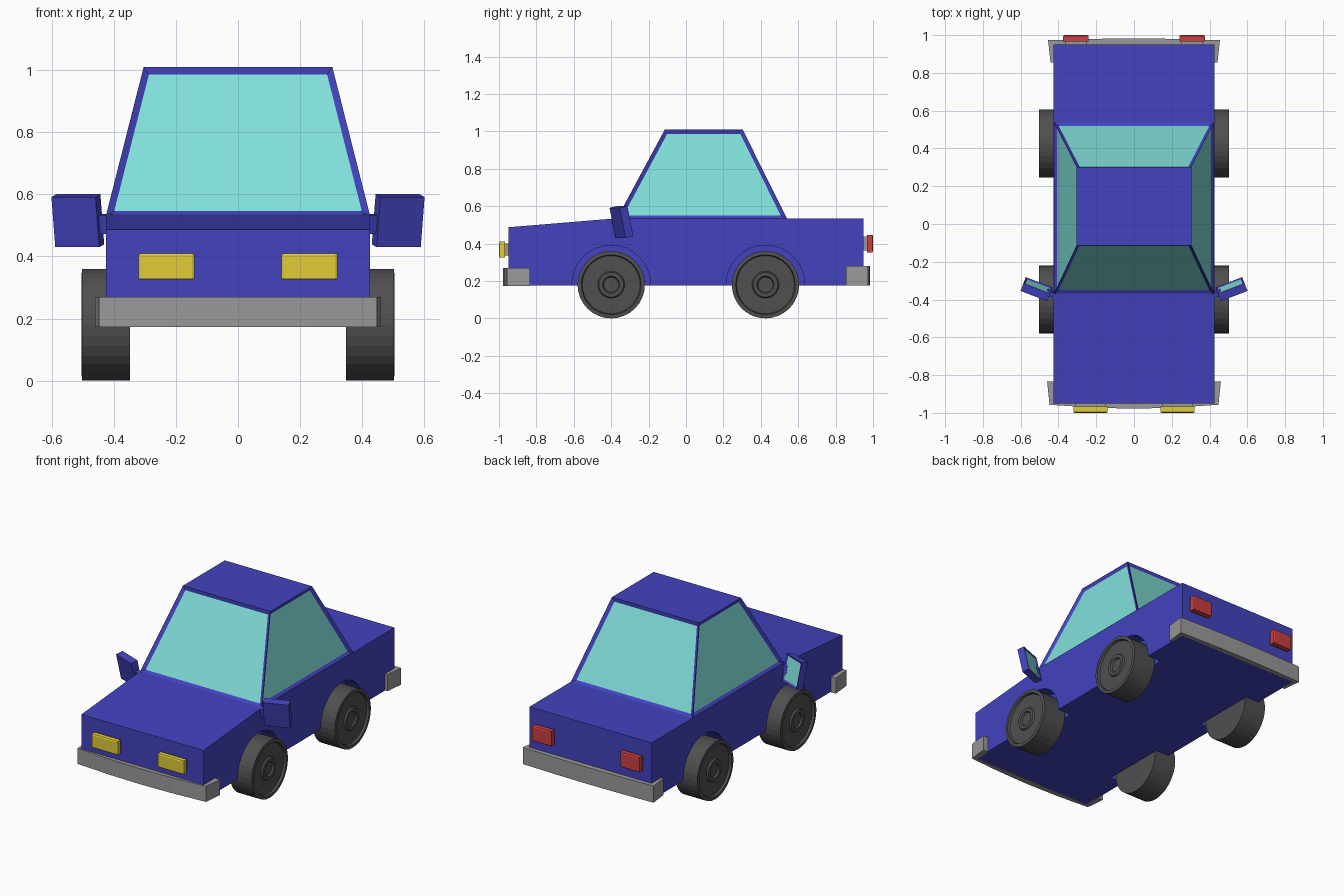
import bpy, bmesh
from math import radians, pi
from mathutils import Matrix, Vector, Euler

if "Cube" in bpy.data.objects:
    bpy.data.objects.remove(bpy.data.objects["Cube"])


def material(name, rgb):
    m = bpy.data.materials.new(name)
    m.diffuse_color = (*rgb, 1)
    m.use_nodes = True
    m.node_tree.nodes["Principled BSDF"].inputs["Base Color"].default_value = m.diffuse_color
    return m


BLUE = material("blue_paint", (0.055, 0.055, 0.52))
GLASS = material("glass", (0.22, 0.74, 0.70))
YELLOW = material("yellow_lamp", (0.75, 0.60, 0.04))
RED = material("red_lamp", (0.60, 0.05, 0.05))
RUBBER = material("dark_wheel", (0.08, 0.08, 0.08))
GREY = material("grey_trim", (0.32, 0.32, 0.32))


def finish(name, bm, *mats):
    bmesh.ops.recalc_face_normals(bm, faces=bm.faces)
    me = bpy.data.meshes.new(name)
    bm.to_mesh(me)
    bm.free()
    for m in mats:
        me.materials.append(m)
    ob = bpy.data.objects.new(name, me)
    bpy.context.collection.objects.link(ob)
    return ob


def prism(name, pts, axis, lo, hi, mat):
    """Extrude a 2D outline along x (points are y,z) or z (points are x,y)."""
    bm = bmesh.new()
    place = (lambda p: (lo, *p)) if axis == "x" else (lambda p: (*p, lo))
    face = bm.faces.new([bm.verts.new(place(p)) for p in pts])
    top = bmesh.ops.extrude_face_region(bm, geom=[face])["geom"]
    step = Vector((hi - lo, 0, 0) if axis == "x" else (0, 0, hi - lo))
    bmesh.ops.translate(bm, vec=step, verts=[v for v in top if isinstance(v, bmesh.types.BMVert)])
    return finish(name, bm, mat)


def box_mesh(size, matrix=Matrix()):
    bm = bmesh.new()
    bmesh.ops.create_cube(bm, size=1, matrix=matrix @ Matrix.Diagonal((*size, 1)))
    bm.normal_update()
    return bm


def set_panes(bm, faces, margin, depth, index=1):
    """Inset the faces and give the inner panes their own material slot."""
    bmesh.ops.inset_individual(bm, faces=faces, thickness=margin, depth=depth, use_even_offset=True)
    for f in faces:
        f.material_index = index


# lower body with sloping bonnet
body = prism("lower_body", [(-0.95, 0.175), (0.95, 0.175), (0.95, 0.535), (-0.37, 0.535), (-0.95, 0.487)],
             "x", -0.425, 0.425, BLUE)

# wheel arches
WHEEL_Y = (-0.40, 0.425)
for y in WHEEL_Y:
    for s in (-1, 1):
        bm = bmesh.new()
        bmesh.ops.create_cone(bm, cap_ends=True, segments=32, radius1=0.21, radius2=0.21, depth=0.2,
                              matrix=Matrix.Translation((s * 0.43, y, 0.181)) @ Matrix.Rotation(pi / 2, 4, "Y"))
        cutter = finish("arch_cutter", bm, BLUE)
        cutter.hide_render = True
        mod = body.modifiers.new("arch", "BOOLEAN")
        mod.operation, mod.solver, mod.object = "DIFFERENCE", "EXACT", cutter
        bpy.context.view_layer.objects.active = body
        bpy.ops.object.modifier_apply(modifier=mod.name)
        bpy.data.objects.remove(cutter)

# cabin with four recessed windows
bm = bmesh.new()
low = [bm.verts.new((x, y, 0.533)) for x, y in ((-0.425, -0.37), (0.425, -0.37), (0.425, 0.54), (-0.425, 0.54))]
high = [bm.verts.new((x, y, 1.01)) for x, y in ((-0.304, -0.113), (0.304, -0.113), (0.304, 0.303), (-0.304, 0.303))]
bm.faces.new(high)
bm.faces.new(low[::-1])
sides = [bm.faces.new((low[i], low[(i + 1) % 4], high[(i + 1) % 4], high[i])) for i in range(4)]
bm.normal_update()
set_panes(bm, sides, 0.021, -0.012)
finish("cabin", bm, BLUE, GLASS)

# wheels: lathed profile of (radius, x)
PROFILE = [(0, 0.348), (0.18, 0.348), (0.18, 0.502), (0.160, 0.504), (0.155, 0.490), (0.072, 0.490),
           (0.066, 0.500), (0.046, 0.500), (0.040, 0.490), (0, 0.490)]
for end, y in zip(("front", "rear"), WHEEL_Y):
    for side, s in (("left", -1), ("right", 1)):
        bm = bmesh.new()
        vs = [bm.verts.new((s * x, y, 0.18 + r)) for r, x in PROFILE]
        es = [bm.edges.new(pair) for pair in zip(vs, vs[1:])]
        bmesh.ops.spin(bm, geom=vs + es, cent=(0, y, 0.18), axis=(1, 0, 0), angle=2 * pi, steps=32)
        bmesh.ops.remove_doubles(bm, verts=bm.verts, dist=1e-4)
        finish(f"{end}_{side}_wheel", bm, RUBBER)


# wrap-around bumpers, slightly bowed
def bumper(name, outer, inner, z0, z1):
    half = outer + inner
    left = [(-x, y) for x, y in half]
    pts = outer + left[:len(outer) - 1][::-1] + left[len(outer):][::-1] + inner
    prism(name, pts, "z", z0, z1, GREY)


bumper("front_bumper", [(0.46, -0.835), (0.447, -0.957), (0.22, -0.972), (0, -0.978)],
       [(0.42, -0.94), (0.42, -0.835)], 0.172, 0.27)
bumper("rear_bumper", [(0.442, 0.855), (0.455, 0.973), (0.22, 0.98), (0, 0.983)],
       [(0.42, 0.94), (0.42, 0.855)], 0.175, 0.28)


# lamps on grey mounts
def lamp(name, x0, x1, z0, z1, d, mat):
    for side, s in (("left", -1), ("right", 1)):
        cx, cz, w, h = s * (x0 + x1) / 2, (z0 + z1) / 2, x1 - x0, z1 - z0
        bm = box_mesh((w, 0.029, h), Matrix.Translation((cx, d * 0.9815, cz)))
        front = [f for f in bm.faces if f.normal.y * d > 0.9]
        set_panes(bm, front, 0.006, 0.004, 0)
        finish(f"{side}_{name}", bm, mat)
        finish(f"{side}_{name}_mount", box_mesh((w - 0.02, 0.03, h - 0.02),
               Matrix.Translation((cx, d * 0.957, cz))), GREY)


lamp("headlight", 0.14, 0.32, 0.325, 0.41, -1, YELLOW)
lamp("tail_light", 0.24, 0.375, 0.353, 0.447, 1, RED)

# door mirrors, tilted, with glass facing the rear
for side, s in (("left", -1), ("right", 1)):
    turn = Euler((radians(12), 0, s * radians(21))).to_matrix().to_4x4()
    place = Matrix.Translation((s * 0.516, -0.345, 0.515)) @ turn
    bm = box_mesh((0.152, 0.045, 0.165), place)
    back = max(bm.faces, key=lambda f: f.normal.y)
    set_panes(bm, [back], 0.012, -0.006)
    finish(f"{side}_mirror", bm, BLUE, GLASS)
    finish(f"{side}_mirror_arm", box_mesh((0.06, 0.025, 0.06),
           Matrix.Translation((s * 0.435, -0.368, 0.505)) @ turn), BLUE)
